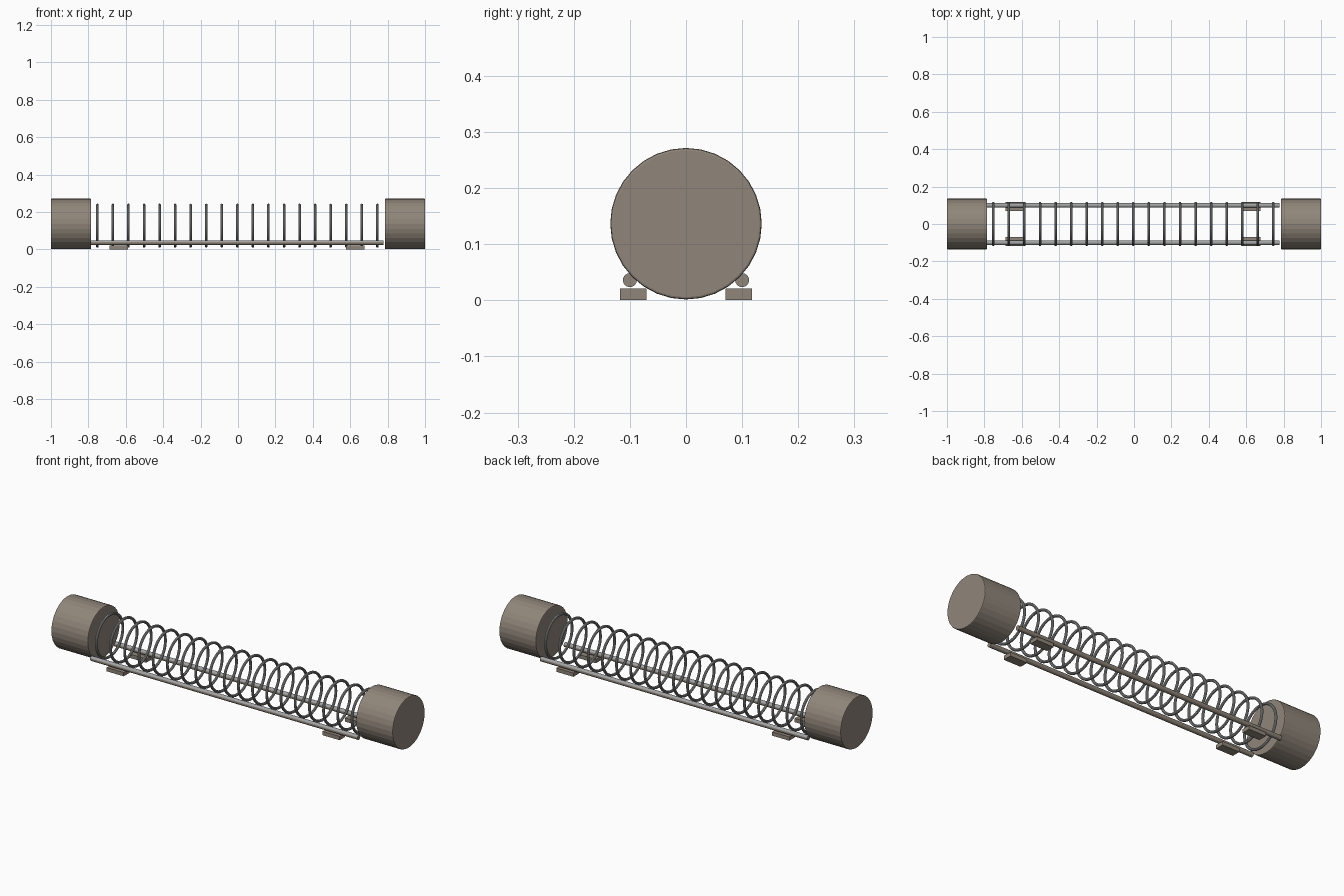
import bpy
from math import pi

default = bpy.data.objects.get("Cube")
if default:
    bpy.data.objects.remove(default, do_unlink=True)


def material(name, rgb):
    mat = bpy.data.materials.new(name)
    mat.use_nodes = True
    color = (*rgb, 1.0)
    mat.diffuse_color = color
    mat.node_tree.nodes["Principled BSDF"].inputs["Base Color"].default_value = color
    return mat


TAUPE = material("warm taupe", (0.28, 0.238, 0.194))
STEEL = material("steel grey", (0.36, 0.365, 0.37))

SHIFT = -0.005   # the frame sits slightly off the middle of the drums


def finish(name, mat, smooth=False):
    obj = bpy.context.object
    obj.name = name
    obj.data.materials.append(mat)
    if smooth:
        bpy.ops.object.shade_smooth_by_angle()
    return obj


def x_cylinder(name, radius, length, location, sides, smooth):
    bpy.ops.mesh.primitive_cylinder_add(
        vertices=sides, radius=radius, depth=length,
        location=location, rotation=(0, pi / 2, 0))
    return finish(name, TAUPE, smooth)


# End drums with softly broken rims
for side, label in ((1, "left"), (-1, "right")):
    drum = x_cylinder(f"{label}_drum", 0.135, 0.215,
                      (side * 0.8925, 0, 0.1365), 32, False)
    bevel = drum.modifiers.new("rim", 'BEVEL')
    bevel.width = 0.004
    bevel.segments = 2
    bevel.limit_method = 'ANGLE'
    bevel.angle_limit = pi / 4

# Row of wire hoops between the drums
HOOPS = 19
for i in range(HOOPS):
    x = SHIFT - 0.747 + 1.497 * i / (HOOPS - 1)
    bpy.ops.mesh.primitive_torus_add(
        major_radius=0.111, minor_radius=0.007,
        major_segments=40, minor_segments=10,
        location=(x, 0, 0.127), rotation=(0, pi / 2, 0))
    finish(f"hoop_{i + 1}", STEEL, True)

# Long rails, bare steel on top, and the block feet below them
for y, depth in ((-1, "front"), (1, "back")):
    rail = x_cylinder(f"{depth}_rail", 0.0125, 1.565,
                      (SHIFT, y * 0.1, 0.036), 16, True)
    rail.data.materials.append(STEEL)
    for face in rail.data.polygons:
        if face.normal.x < -0.3:   # local -x points up
            face.material_index = 1
    for x, label in ((1, "left"), (-1, "right")):
        bpy.ops.mesh.primitive_cube_add(
            size=1, location=(SHIFT + x * 0.632, y * 0.094, 0.011))
        foot = finish(f"{depth}_{label}_foot", TAUPE)
        foot.scale = (0.1, 0.047, 0.02)
